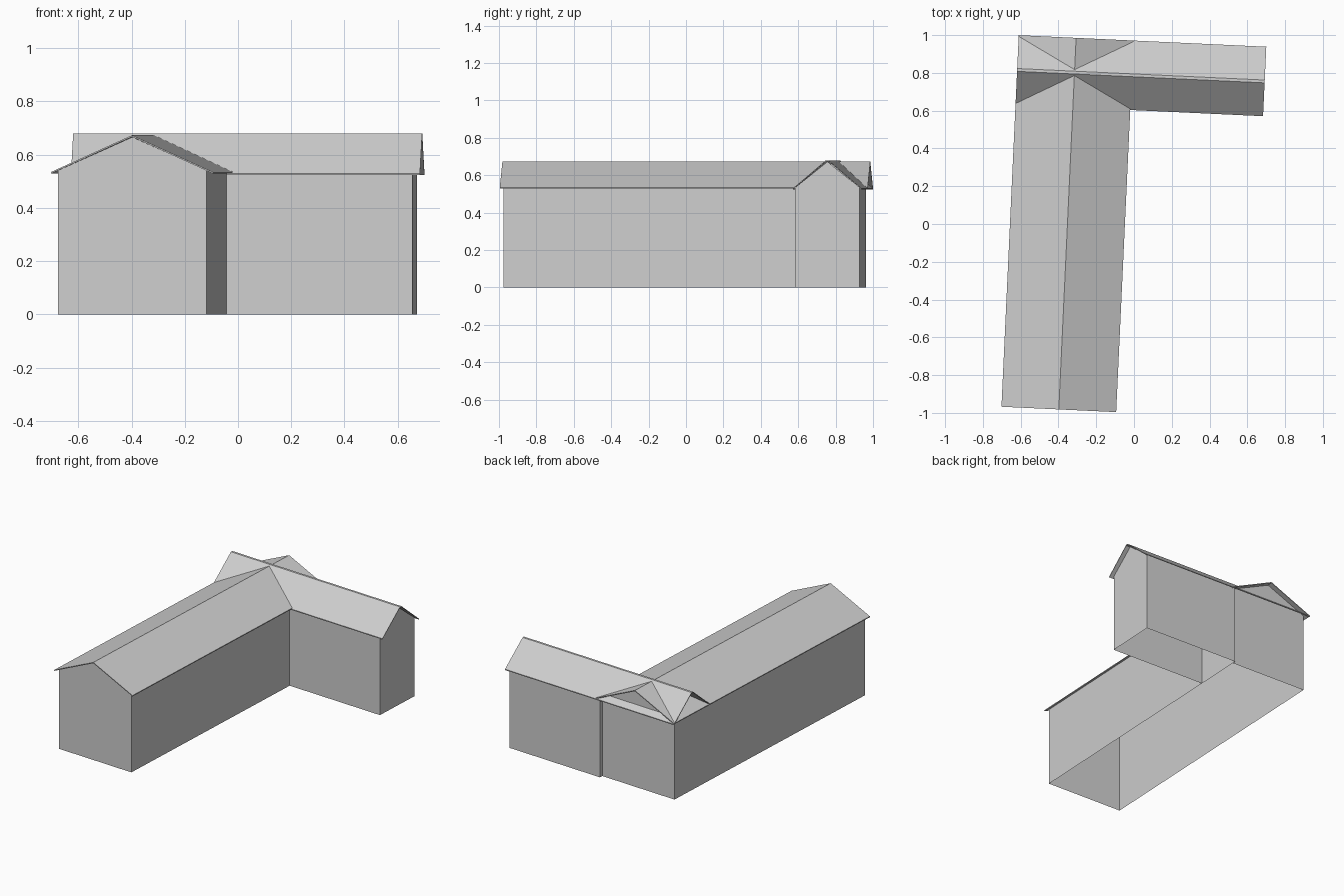
import bpy
import math

cube = bpy.data.objects.get("Cube")
if cube:
    bpy.data.objects.remove(cube, do_unlink=True)

TURN = -math.asin(0.0465)   # the plan is slightly turned about z
THICK = 0.006               # roof sheet thickness

plaster = bpy.data.materials.new("light_grey")
plaster.use_nodes = True
GREY = (0.62, 0.62, 0.62, 1.0)
plaster.diffuse_color = GREY
plaster.node_tree.nodes["Principled BSDF"].inputs["Base Color"].default_value = GREY


def add_mesh(name, verts, faces):
    mesh = bpy.data.meshes.new(name)
    mesh.from_pydata(verts, [], faces)
    mesh.update()
    mesh.materials.append(plaster)
    obj = bpy.data.objects.new(name, mesh)
    obj.rotation_euler.z = TURN
    bpy.context.collection.objects.link(obj)
    return obj


def extrude_profile(name, profile, start, end, along, skip=(), caps=True):
    """Sweep a closed (offset, z) profile along the local x or y axis."""
    n = len(profile)
    if along == "y":
        verts = [(p, d, z) for d in (start, end) for p, z in profile]
    else:
        verts = [(d, p, z) for d in (start, end) for p, z in profile]
    faces = [(i, (i + 1) % n, n + (i + 1) % n, n + i)
             for i in range(n) if i not in skip]
    if caps:
        faces += [tuple(reversed(range(n))), tuple(range(n, 2 * n))]
    # keep the normals outward for either sweep axis
    if along == "y":
        faces = [tuple(reversed(f)) for f in faces]
    return add_mesh(name, verts, faces)


def wing(name, along, centre, wall_half, walls, roof_half, roof, eave, ridge, flat):
    slope = (ridge - eave) / (roof_half - flat)
    # thin folded roof sheet, open below
    top = [(centre + roof_half, eave), (centre + flat, ridge)]
    if flat:
        top.append((centre - flat, ridge))
    top.append((centre - roof_half, eave))
    under = [(p, z - THICK) for p, z in reversed(top)]
    extrude_profile(name + "_roof", top + under, roof[0], roof[1], along)
    # walls with gable ends; the floor and the slopes are left open
    wall_top = eave + slope * (roof_half - wall_half) - THICK
    peak = ridge - THICK - 0.001
    profile = [(centre - wall_half, 0), (centre + wall_half, 0),
               (centre + wall_half, wall_top), (centre, peak),
               (centre - wall_half, wall_top)]
    extrude_profile(name + "_walls", profile, walls[0], walls[1], along,
                    skip=(0, 2, 3))


# long wing running front to back
wing("long_wing", "y", -0.352, 0.28, (-0.979, 0.935),
     0.304, (-0.999, 0.97), 0.535, 0.673, 0)

# short wing across the back; its roof crosses the long one
wing("short_wing", "x", 0.786, 0.173, (-0.072, 0.628),
     0.184, (-0.656, 0.656), 0.53, 0.68, 0.0075)
